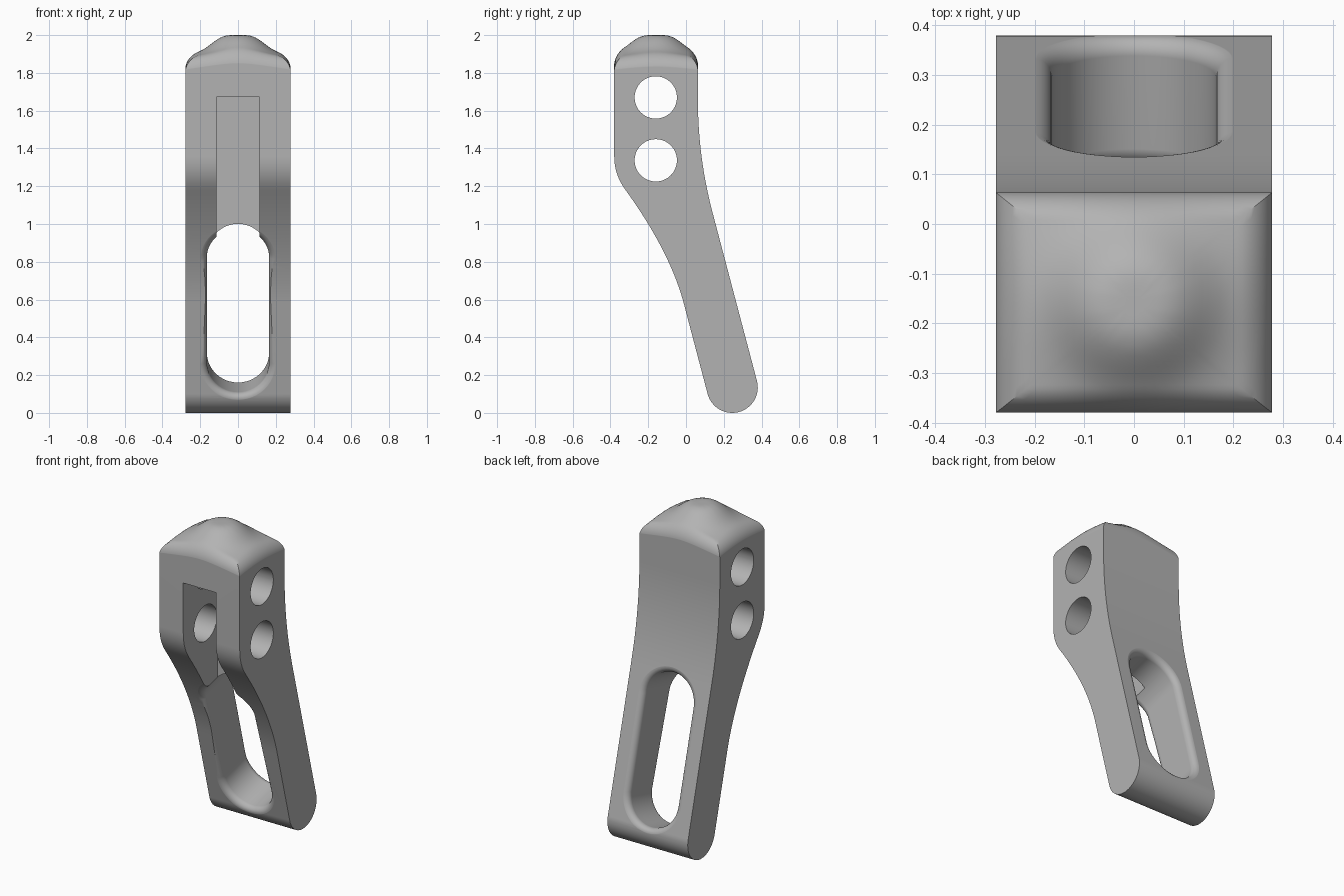
import bpy, bmesh, math
from mathutils import Vector

cube = bpy.data.objects.get("Cube")
if cube:
    bpy.data.objects.remove(cube, do_unlink=True)

HX = 0.278                      # half width
R = 0.135                       # half thickness of the leg
TIP = Vector((0.245, 0.135))    # centre of the rounded foot (y, z)
UP = Vector((-0.255, 0.967)).normalized()
OUT = Vector((UP.y, -UP.x))     # from leg axis towards the back


def leg(s, n):
    return TIP + UP * s + OUT * n


def bezier(a, b, c, d, steps=20):
    a, b, c, d = map(Vector, (a, b, c, d))
    return [a*(1-t)**3 + b*3*t*(1-t)**2 + c*3*t*t*(1-t) + d*t**3
            for t in (i / steps for i in range(steps + 1))]


def finish(bm, name):
    bmesh.ops.recalc_face_normals(bm, faces=bm.faces)
    me = bpy.data.meshes.new(name)
    bm.to_mesh(me)
    bm.free()
    ob = bpy.data.objects.new(name, me)
    bpy.context.collection.objects.link(ob)
    return ob


def loft(rings, name):
    """Closed solid through rings of equal point count."""
    bm = bmesh.new()
    vs = [[bm.verts.new(p) for p in ring] for ring in rings]
    m = len(vs[0])
    for a, b in zip(vs, vs[1:]):
        for i in range(m):
            j = (i + 1) % m
            bm.faces.new((a[i], a[j], b[j], b[i]))
    bm.faces.new(vs[0])
    bm.faces.new(vs[-1])
    return finish(bm, name)


def extrude_x(points, half, name):
    return loft([[(x, p[0], p[1]) for p in points] for x in (-half, half)], name)


def lerp(table, x):
    """Piecewise linear lookup in sorted pairs."""
    for (a, u), (b, v) in zip(table, table[1:]):
        if x <= b:
            return u + (v - u) * max(0, x - a) / (b - a)
    return table[-1][1]


# Side profile: front edge downwards, round foot, back edge upwards
front = bezier((-0.38, 1.36), (-0.38, 1.29), (-0.36, 1.235), (-0.32, 1.18), 10)
front += bezier((-0.32, 1.18), (-0.19, 1.0), (-0.06, 0.78), leg(0.47, -R))[1:]
foot = [leg(-R * math.sin(a), -R * math.cos(a))
        for a in (math.pi * i / 32 for i in range(33))]
back = bezier(leg(0.91, R), (0.09, 1.25), (0.063, 1.45), (0.063, 1.66))
body = extrude_x([(-0.38, 2.1)] + front + foot + back + [(0.063, 2.1)], HX, "lever_body")


# Depth of the front and back surfaces along the leg
def depth_table(points):
    return sorted(((p - TIP).dot(UP), (p - TIP).dot(OUT)) for p in points)


front_depth = depth_table(front + foot[:16])
back_depth = depth_table(foot[17:] + back)

# Long slot through the leg, with rounded rims that follow both surfaces
SLOT, RIM = 0.165, 0.038


def slot_ring(offset, place):
    ring = []
    for end, mid in ((0, 0.745), (math.pi, SLOT)):
        for i in range(25):
            a = end + math.pi * i / 24
            s = mid + (SLOT + offset) * math.sin(a)
            y, z = leg(s, place(s))
            ring.append(((SLOT + offset) * math.cos(a), y, z))
    return ring


rim = [(RIM * (1 - math.cos(a)), RIM * (1 - math.sin(a)))
       for a in (math.radians(10 * i) for i in range(9))] + [(RIM + 0.01, -0.003)]
wide = rim[-1][0]
rings = [slot_ring(wide, lambda s: 0.5)]
rings += [slot_ring(o, lambda s, d=d: lerp(back_depth, s) - d) for o, d in reversed(rim)]
rings += [slot_ring(o, lambda s, d=d: lerp(front_depth, s) + d) for o, d in rim]
rings += [slot_ring(wide, lambda s: -0.6)]
slot = loft(rings, "slot_cutter")

# Groove in the front of the head
groove = extrude_x([(-0.6, 1.672), (-0.04, 1.672), (-0.04, 0.93), (-0.04, 0.8), (-0.6, 0.8)],
                   0.113, "groove_cutter")

# Two cross holes
holes = [extrude_x([(-0.16 + 0.112 * math.cos(a), z + 0.112 * math.sin(a))
                    for a in (math.tau * i / 64 for i in range(64))], 0.5, "hole_cutter")
         for z in (1.67, 1.337)]

# Domed crown: bell around the centre, rounded down towards the four edges
BELL = [(0, 2.0), (0.05, 2.0), (0.08, 1.994), (0.11, 1.978), (0.14, 1.955), (0.17, 1.932),
        (0.2, 1.915), (0.24, 1.9), (0.3, 1.885), (0.4, 1.865)]
CY, HY, EDGE = -0.1585, 0.2215, 0.24


def crown_ring(t, z=None):
    ring, n = [], 20
    for cx, cy, dx, dy in ((-1, -1, 2, 0), (1, -1, 0, 2), (1, 1, -2, 0), (-1, 1, 0, -2)):
        for i in range(n):
            x = (cx + dx * i / n) * t * (HX + 0.001)
            y = (cy + dy * i / n) * t * (HY + 0.001)
            e = min(1, max(0, (t - 1 + EDGE) / EDGE))
            h = sum(lerp(BELL, max(0, math.hypot(x, y) + k)) for k in (-0.015, 0, 0.015)) / 3
            ring.append((x, y + CY, h - 0.07 * (1 - math.sqrt(1 - e * e)) if z is None else z))
    return ring


scales = [math.sin(math.pi / 2 * k / 28) for k in range(1, 29)]
crown = loft([crown_ring(t) for t in scales] + [crown_ring(1.2), crown_ring(1.2, 2.4)],
             "crown_cutter")

# Cut the body
bpy.context.view_layer.objects.active = body
for cutter in [crown, groove, slot] + holes:
    cutter.hide_render = True
    mod = body.modifiers.new("cut", "BOOLEAN")
    mod.operation, mod.solver, mod.object = "DIFFERENCE", "EXACT", cutter
    bpy.ops.object.modifier_apply(modifier=mod.name)
    bpy.data.objects.remove(cutter, do_unlink=True)

# Colour and shading
grey = bpy.data.materials.new("plain grey")
grey.use_nodes = True
grey.diffuse_color = (0.45, 0.45, 0.45, 1)
grey.node_tree.nodes["Principled BSDF"].inputs["Base Color"].default_value = grey.diffuse_color
body.data.materials.clear()
body.data.materials.append(grey)
body.select_set(True)
bpy.ops.object.shade_smooth_by_angle(angle=math.radians(32))
weighted = body.modifiers.new("weighted normals", "WEIGHTED_NORMAL")
weighted.keep_sharp = True
